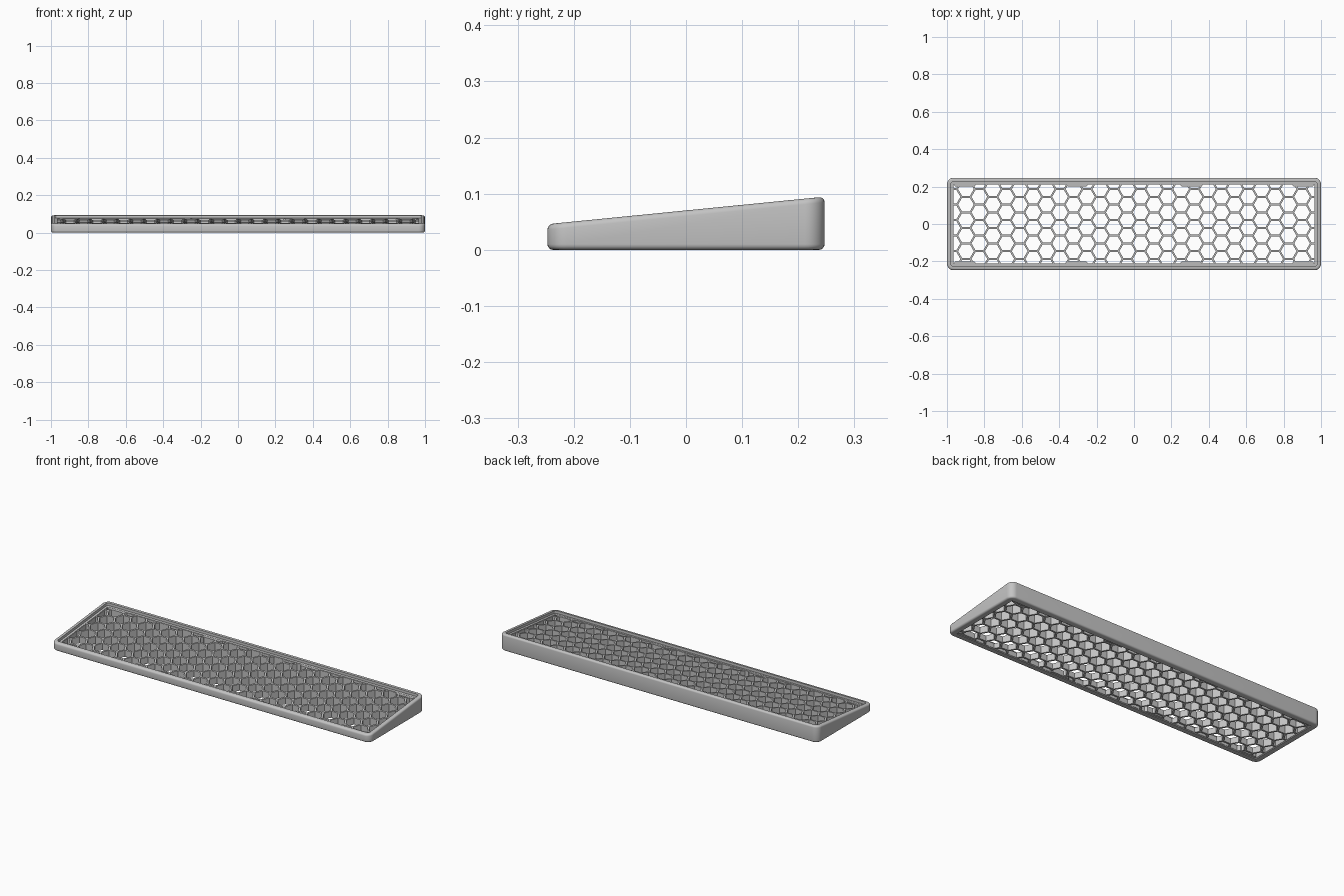
import bpy, bmesh, math
from mathutils import Vector

if "Cube" in bpy.data.objects:
    bpy.data.objects.remove(bpy.data.objects["Cube"])

HX, HY, RADIUS = 1.0, 0.247, 0.035     # outer half sizes and plan corner radius
RECESS = 0.017                         # how far the mesh sits below the rim
FLOOR = 0.005                          # underside of the mesh

grey = bpy.data.materials.new("matte_grey")
grey.use_nodes = True
colour = (0.55, 0.55, 0.55, 1)
grey.diffuse_color = colour
grey.node_tree.nodes["Principled BSDF"].inputs["Base Color"].default_value = colour


def top_height(y):
    """Height of the sloping rim plane."""
    return 0.0702 + 0.099 * y


def finish(bm, name, smooth=False):
    bmesh.ops.recalc_face_normals(bm, faces=bm.faces)
    mesh = bpy.data.meshes.new(name)
    bm.to_mesh(mesh)
    bm.free()
    mesh.materials.append(grey)
    obj = bpy.data.objects.new(name, mesh)
    bpy.context.collection.objects.link(obj)
    if smooth:
        bpy.ops.object.select_all(action='DESELECT')
        obj.select_set(True)
        bpy.context.view_layer.objects.active = obj
        bpy.ops.object.shade_smooth_by_angle(angle=math.radians(35))
    return obj


def rounded_outline(inset, steps=8):
    """Plan outline of the frame, moved inward by inset."""
    r = max(RADIUS - inset, 0.004)
    cx, cy = HX - inset - r, HY - inset - r
    points = []
    for i, (sx, sy) in enumerate([(1, 1), (-1, 1), (-1, -1), (1, -1)]):
        for k in range(steps + 1):
            a = math.pi / 2 * (i + k / steps)
            points.append((sx * cx + r * math.cos(a), sy * cy + r * math.sin(a)))
    return points


def wedge_prism(bm, faces):
    """Extrude flat faces into a solid between the floor and the sloping mesh plane."""
    made = bmesh.ops.extrude_face_region(bm, geom=faces)["geom"]
    upper = {v for v in made if isinstance(v, bmesh.types.BMVert)}
    for v in bm.verts:
        v.co.z = top_height(v.co.y) - RECESS if v in upper else FLOOR


# Frame: closed cross-section of (inset, height, measured from the rim plane?)
bm = bmesh.new()
section = []
b = 0.01
for k in range(5):                                  # rounded bottom edge
    a = math.pi / 2 * k / 4
    section.append((b - b * math.sin(a), b - b * math.cos(a), False))
for k in range(5):                                  # rounded top edge
    a = math.pi / 2 * k / 4
    section.append((b - b * math.cos(a), b * math.sin(a) - b, True))
section += [(0.021, 0, True), (0.021, -0.015, True),      # rim and ledge
            (0.034, -0.015, True), (0.034, 0, False)]     # inner wall
loops = []
for inset, z, sloped in section:
    loops.append([bm.verts.new((x, y, z + (top_height(y) if sloped else 0)))
                  for x, y in rounded_outline(inset)])
for i, loop in enumerate(loops):
    following = loops[(i + 1) % len(loops)]
    for j in range(len(loop)):
        k = (j + 1) % len(loop)
        bm.faces.new((loop[j], loop[k], following[k], following[j]))
finish(bm, "wedge_frame", smooth=True)

# Honeycomb: tiled hexagons trimmed to the frame, inset into thin walls
bm = bmesh.new()
PITCH = 0.083
side = PITCH / math.sqrt(3)
for col in range(-15, 15):
    for row in range(-4, 5):
        cx = (col + 0.5) * side * 1.5
        cy = (row + (col % 2) * 0.5 - 0.25) * PITCH
        bm.faces.new([bm.verts.new((cx + side * math.cos(k * math.pi / 3),
                                    cy + side * math.sin(k * math.pi / 3), 0))
                      for k in range(6)])
bmesh.ops.remove_doubles(bm, verts=bm.verts, dist=0.001)
for normal, dist in [((1, 0, 0), HX), ((-1, 0, 0), HX), ((0, 1, 0), HY), ((0, -1, 0), HY)]:
    n = Vector(normal)
    bmesh.ops.bisect_plane(bm, geom=bm.verts[:] + bm.edges[:] + bm.faces[:],
                           plane_co=n * (dist - 0.031), plane_no=n, clear_outer=True)
slivers = [f for f in bm.faces if f.calc_area() < 0.0004]
bmesh.ops.delete(bm, geom=slivers, context='FACES')
cells = bm.faces[:]
bmesh.ops.inset_individual(bm, faces=cells, thickness=0.005, use_even_offset=True)
bmesh.ops.delete(bm, geom=cells, context='FACES')
wedge_prism(bm, bm.faces[:])
finish(bm, "honeycomb_mesh")

# Mounting tabs along the front and back walls
for y_name, sy in (("front", -1), ("back", 1)):
    for i, x in enumerate((-0.905, -0.305, 0.305, 0.905)):
        bm = bmesh.new()
        corners = [(-0.07, 0.22), (-0.05, 0.2), (0.05, 0.2), (0.07, 0.22)]
        limit = HX - 0.03
        face = bm.faces.new([bm.verts.new((max(-limit, min(limit, x + dx)), sy * y, 0))
                             for dx, y in corners])
        wedge_prism(bm, [face])
        for v in bm.verts:                          # sit just proud of the mesh
            v.co.z += 0.001 if v.co.z > FLOOR + 0.001 else -0.001
        finish(bm, f"{y_name}_tab_{i + 1}")
